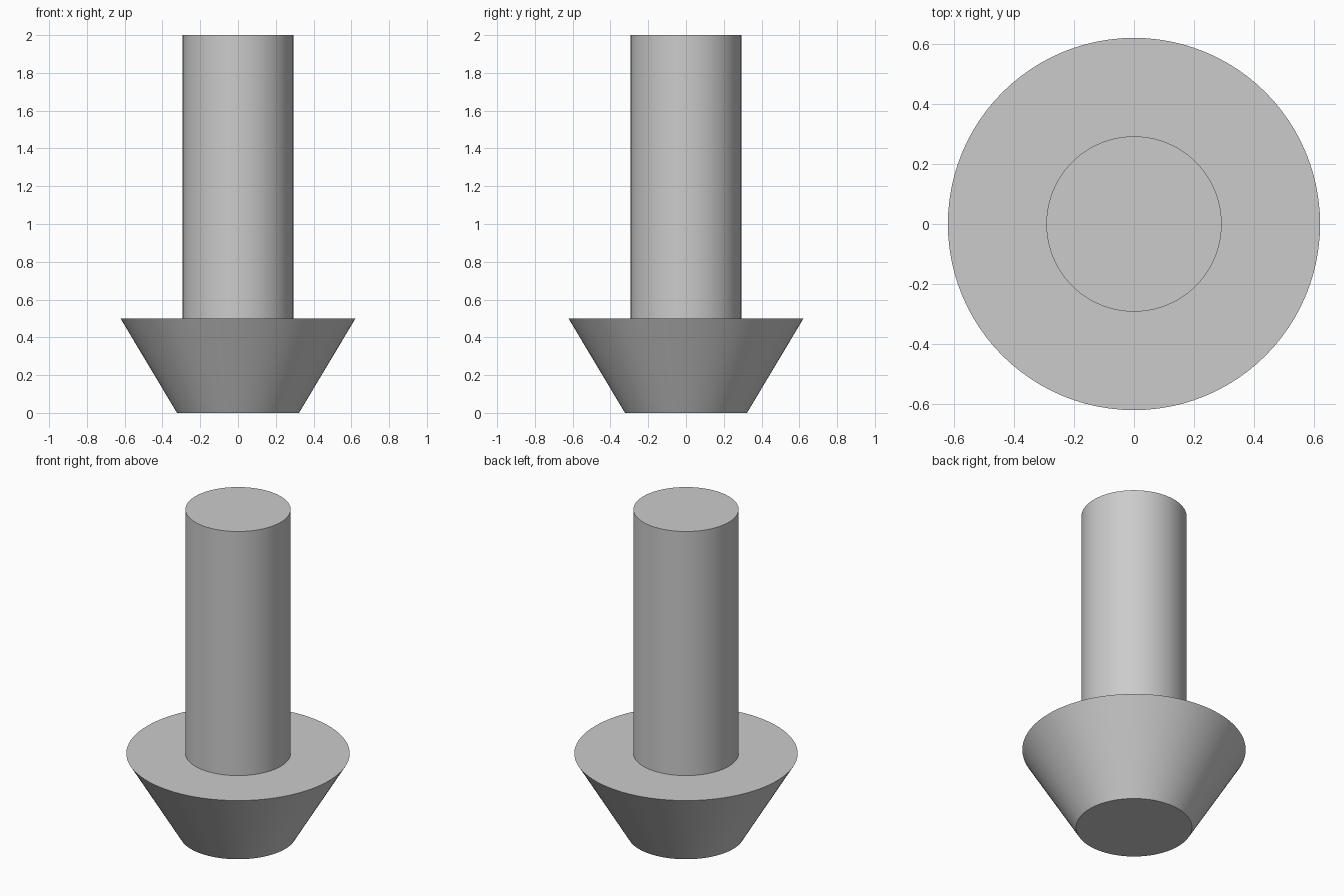
import bpy
import bmesh
import math

cube = bpy.data.objects.get("Cube")
if cube:
    bpy.data.objects.remove(cube, do_unlink=True)

SIDES = 96

grey = bpy.data.materials.new("plain_grey")
grey.use_nodes = True
colour = (0.6, 0.6, 0.6, 1)
grey.diffuse_color = colour
grey.node_tree.nodes["Principled BSDF"].inputs["Base Color"].default_value = colour


def spin_profile(name, profile):
    """Revolve a (radius, height) profile around z and shade it smooth."""
    bm = bmesh.new()
    verts = [bm.verts.new((r, 0, z)) for r, z in profile]
    edges = [bm.edges.new(pair) for pair in zip(verts, verts[1:])]
    bmesh.ops.spin(bm, geom=verts + edges, cent=(0, 0, 0), axis=(0, 0, 1),
                   angle=math.tau, steps=SIDES)
    bmesh.ops.remove_doubles(bm, verts=bm.verts, dist=0.0001)
    bmesh.ops.recalc_face_normals(bm, faces=bm.faces)
    mesh = bpy.data.meshes.new(name)
    bm.to_mesh(mesh)
    bm.free()
    mesh.materials.append(grey)
    obj = bpy.data.objects.new(name, mesh)
    bpy.context.collection.objects.link(obj)
    bpy.ops.object.select_all(action="DESELECT")
    obj.select_set(True)
    bpy.context.view_layer.objects.active = obj
    bpy.ops.object.shade_smooth_by_angle(angle=math.radians(30))
    return obj


# Tapered head at the base and straight shank above, as one solid
spin_profile("countersunk_pin", [
    (0, 0), (0.323, 0), (0.622, 0.5),
    (0.293, 0.5), (0.293, 2), (0, 2),
])
